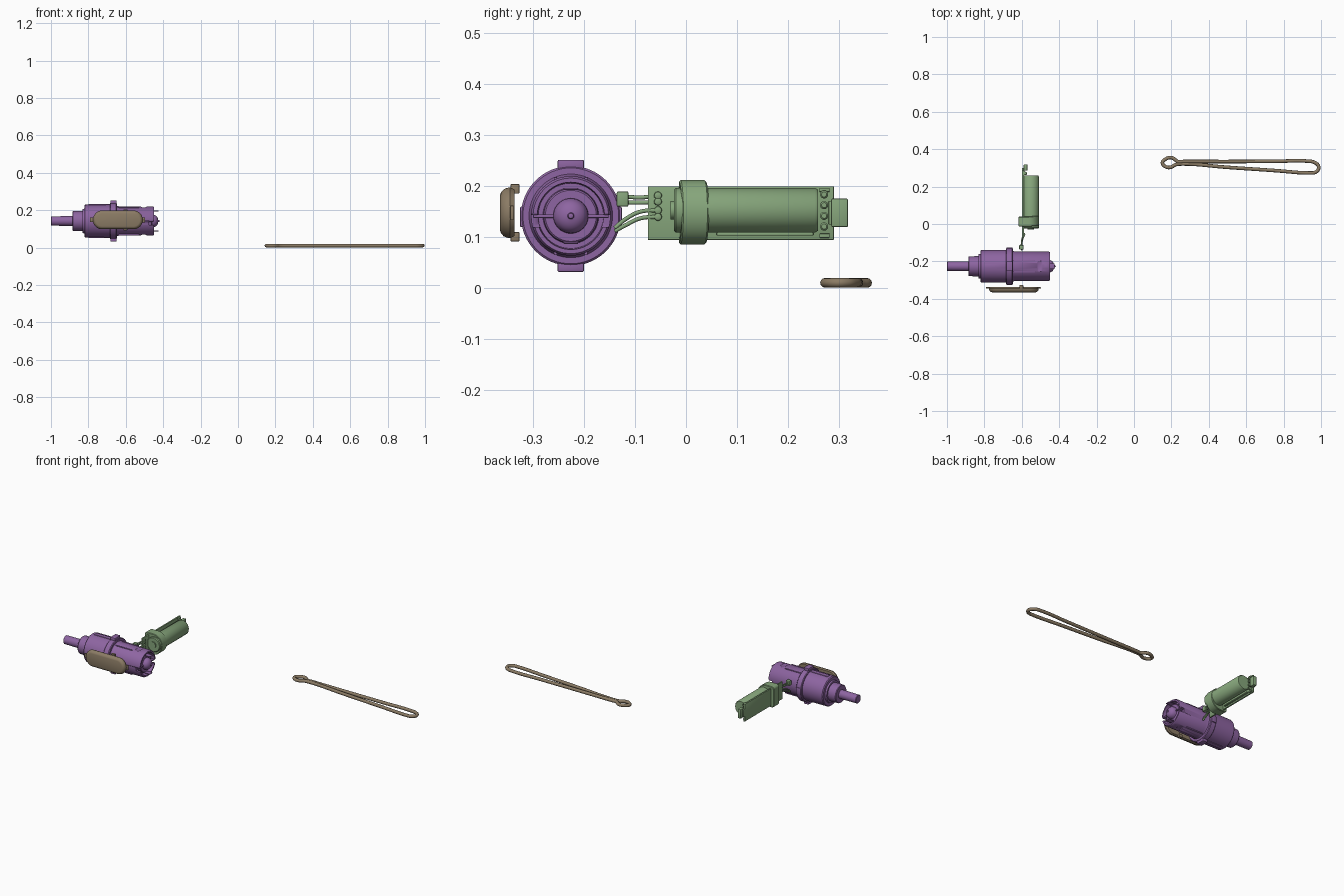
import bpy, bmesh
from math import sin, cos, pi
from mathutils import Vector

if "Cube" in bpy.data.objects:
    bpy.data.objects.remove(bpy.data.objects["Cube"])

def material(name, col):
    m = bpy.data.materials.new(name)
    m.diffuse_color = (*col, 1)
    m.use_nodes = True
    m.node_tree.nodes["Principled BSDF"].inputs["Base Color"].default_value = m.diffuse_color
    return m

PURPLE = material("purple", (0.27, 0.13, 0.36))
GREEN = material("green", (0.24, 0.38, 0.20))
BROWN = material("brown", (0.26, 0.20, 0.13))

def finish(name, bm, mat, smooth=True):
    bmesh.ops.remove_doubles(bm, verts=bm.verts, dist=1e-5)
    bmesh.ops.recalc_face_normals(bm, faces=bm.faces)
    me = bpy.data.meshes.new(name)
    bm.to_mesh(me)
    bm.free()
    ob = bpy.data.objects.new(name, me)
    bpy.context.collection.objects.link(ob)
    if mat:
        me.materials.append(mat)
    if smooth:
        for p in me.polygons:
            p.use_smooth = True
        me.set_sharp_from_angle(angle=0.6)
    return ob

def loft(name, rings, mat):
    """Skin equal-length rings of points and cap both ends."""
    bm = bmesh.new()
    vs = [[bm.verts.new(p) for p in r] for r in rings]
    n = len(vs[0])
    for a, b in zip(vs, vs[1:]):
        for i in range(n):
            j = (i + 1) % n
            bm.faces.new((a[i], a[j], b[j], b[i]))
    bm.faces.new(vs[0])
    bm.faces.new(vs[-1])
    return finish(name, bm, mat)

def lathe(name, profile, axis, centre, mat, seg=64):
    """Profile of (position along axis, radius)."""
    c = Vector(centre)
    rings = []
    for t, r in profile:
        ring = []
        for i in range(seg):
            u, v = r * cos(2 * pi * i / seg), r * sin(2 * pi * i / seg)
            ring.append(c + Vector({'x': (t, u, v), 'y': (u, t, v), 'z': (u, v, t)}[axis]))
        rings.append(ring)
    return loft(name, rings, mat)

def box(name, x, y, z, mat, bevel=0.002):
    bm = bmesh.new()
    bmesh.ops.create_cube(bm, size=1)
    for v in bm.verts:
        v.co = [(a + b) / 2 + (b - a) * k for (a, b), k in zip((x, y, z), v.co)]
    if bevel:
        bmesh.ops.bevel(bm, geom=bm.edges[:], offset=bevel, segments=2, affect='EDGES', profile=0.5)
    return finish(name, bm, mat)

def wire(name, pts, r, mat, cyclic=False):
    cu = bpy.data.curves.new(name, 'CURVE')
    cu.dimensions = '3D'
    cu.bevel_depth, cu.bevel_resolution, cu.resolution_u = r, 4, 8
    cu.use_fill_caps = True
    s = cu.splines.new('BEZIER')
    s.bezier_points.add(len(pts) - 1)
    for b, p in zip(s.bezier_points, pts):
        b.co = p
        b.handle_left_type = b.handle_right_type = 'AUTO'
    s.use_cyclic_u = cyclic
    cu.materials.append(mat)
    ob = bpy.data.objects.new(name, cu)
    bpy.context.collection.objects.link(ob)
    return ob

# ---- purple housing, turned about x
CY, CZ = -0.226, 0.142
C = (0, CY, CZ)
housing = lathe("housing", [
    (-1, 0), (-1, .023), (-.998, .025), (-.885, .026), (-.885, .050), (-.881, .053), (-.832, .054),
    (-.832, .064), (-.822, .066), (-.822, .083), (-.817, .087), (-.685, .088), (-.685, .094),
    (-.681, .098), (-.652, .098), (-.648, .094), (-.648, .082), (-.635, .078), (-.455, .078),
    (-.448, .074), (-.448, .066), (-.478, .064), (-.478, 0)], 'x', C, PURPLE)
cutters = [box("notch_cutter", (-.475, -.4), (CY + s * .055 - .03, CY + s * .055 + .03),
               (CZ - .022, CZ + .002), None, 0) for s in (-1, 1)]
cutters += [box("window_cutter", (-.52, -.488), (CY - .035, CY + .035),
                (CZ + s * .085 - .012, CZ + s * .085 + .012), None, .008) for s in (-1, 1)]
for c in cutters:
    c.hide_render = True
    c.hide_set(True)
    m = housing.modifiers.new("cut", 'BOOLEAN')
    m.object, m.operation, m.solver = c, 'DIFFERENCE', 'EXACT'

# domed hub with a nub in the cupped end
dome = [(-.48, .036), (-.452, .034)]
dome += [(-.452 + .026 * sin(a * pi / 16), .033 * cos(a * pi / 16)) for a in range(1, 8)]
lathe("end_hub", dome + [(-.426, .006), (-.42, .005), (-.418, 0)], 'x', C, PURPLE, 40)
lathe("inner_disc", [(-.48, 0), (-.48, .055), (-.463, .053), (-.460, .050), (-.460, 0)], 'x', C, PURPLE)
for s in (-1, 1):
    # collar lugs, contact blades, side bars and body ribs
    z = CZ + s * .1
    box("collar_lug", (-.683, -.65), (CY - .026, CY + .026), (z - .01, z + .01), PURPLE, .003)
    box("collar_side_lug", (-.683, -.65), (CY + s * .09 - .01, CY + s * .09 + .01),
        (CZ - .022, CZ + .018), PURPLE, .003)
    z = CZ + s * .053
    box("contact_blade", (-.48, -.425), (CY - .014, CY + .014), (z - .002, z + .002), PURPLE, .001)
    y = CY + s * .052
    box("side_bar", (-.48, -.452), (y - .022, y + .022), (CZ - .004, CZ + .003), PURPLE, .001)
    for t in (-1, 1):
        y, z = CY + t * .03, CZ + s * .073
        box("front_rib", (-.645, -.53), (y - .003, y + .003), (z - .004, z + .003), PURPLE, .001)
    z = CZ + s * .086
    box("rear_rib", (-.80, -.685), (CY - .012, CY + .012), (z - .004, z + .004), PURPLE, .001)

# ---- green battery pack on a circuit board
box("circuit_board", (-.598, -.589), (-.075, .29), (.095, .2), GREEN, .001)
lathe("battery", [(-.03, 0), (-.03, .018), (-.024, .018), (-.024, .040), (-.020, .044), (.253, .044),
                  (.259, .040), (.259, 0)], 'y', (-.552, 0, .153), GREEN, 48)

# strap: flat behind the board, rounded over the battery
def strap_ring(y, d):
    pts = []
    for i in range(41):
        a = -pi / 2 + pi * i / 40
        pts.append((-.562 + (.055 - d) * cos(a), y + .006 * cos(a), .149 + (.063 - d) * sin(a)))
    for i in range(11):
        a = pi / 2 * i / 10
        pts.append((-.602 - (.015 - d) * sin(a), y, .149 + .048 + (.015 - d) * cos(a)))
    for i in range(11):
        a = pi / 2 * i / 10
        pts.append((-.602 - (.015 - d) * cos(a), y, .149 - .048 - (.015 - d) * sin(a)))
    return pts
loft("strap", [strap_ring(y, d) for y, d in
               ((-.014, .012), (-.014, .003), (-.011, 0), (.036, 0), (.039, .003), (.039, .012))], GREEN)

# charging socket and small board parts
box("charging_socket", (-.59, -.57), (.285, .318), (.12, .176), GREEN, .003)
box("socket_tongue", (-.598, -.585), (.28, .30), (.125, .171), GREEN, .001)
for i in range(4):
    z = .121 + i * .021
    lathe("board_button", [(-.59, 0), (-.59, .008), (-.576, .008), (-.573, .005), (-.573, 0)],
          'x', (0, .271, z), GREEN, 16)
for z in (.103, .193):
    box("board_chip", (-.59, -.58), (.262, .282), (z - .004, z + .004), GREEN, .001)
box("board_rail", (-.59, -.578), (.06, .25), (.103, .11), GREEN, .002)

# ---- leads between pack and housing
box("lead_plug", (-.614, -.59), (-.136, -.113), (.16, .19), GREEN, .003)
for k in (0, 1):
    wire("upper_lead", [(-.602, -.12, .180 - k * .012), (-.600, -.09, .178 - k * .01),
                        (-.592, -.062, .181 - k * .012), (-.586, -.05, .182 - k * .012)], .004, GREEN)
    wire("lower_lead", [(-.600, -.14, .112 + k * .006), (-.601, -.118, .124 + k * .012),
                        (-.598, -.09, .137 + k * .013), (-.586, -.055, .140 + k * .013)], .004, GREEN)
    for z in (.182 - k * .012, .140 + k * .013):
        lathe("solder_joint", [(-.59, .008), (-.584, .007), (-.581, 0)], 'x', (0, -.055, z), GREEN, 12)

# ---- brown oblong cover in front of the housing
def oblong(y, r):
    pts = []
    for i in range(48):
        a = 2 * pi * (i + .5) / 48
        pts.append((-.6425 + (.0835 if cos(a) > 0 else -.0835) + r * cos(a), y, .148 + r * sin(a)))
    return pts
loft("cover", [oblong(y, r) for y, r in
               ((-.337, .046), (-.345, .050), (-.351, .049), (-.358, .046), (-.363, .040), (-.365, .034))], BROWN)
box("cover_tongue", (-.792, -.76), (-.345, -.338), (.136, .16), BROWN, .001)
box("cover_tab", (-.52, -.498), (-.345, -.338), (.134, .162), BROWN, .001)
for s in (-1, 1):
    z = .148 + s * .047
    box("cover_hook", (-.613, -.592), (-.344, -.327), (z - .009, z + .009), BROWN, .001)

# ---- brown wire pin: long loop closed by a small eye
P = [(.26, .334), (.50, .334), (.75, .335), (.93, .336), (.963, .33), (.985, .312), (.986, .293),
     (.968, .276), (.94, .273), (.75, .286), (.50, .303), (.26, .321), (.222, .317), (.195, .303),
     (.168, .307), (.152, .328), (.166, .345), (.20, .355), (.222, .342), (.235, .333)]
wire("wire_pin", [(x, y, .0105) for x, y in P], .0095, BROWN, True)
